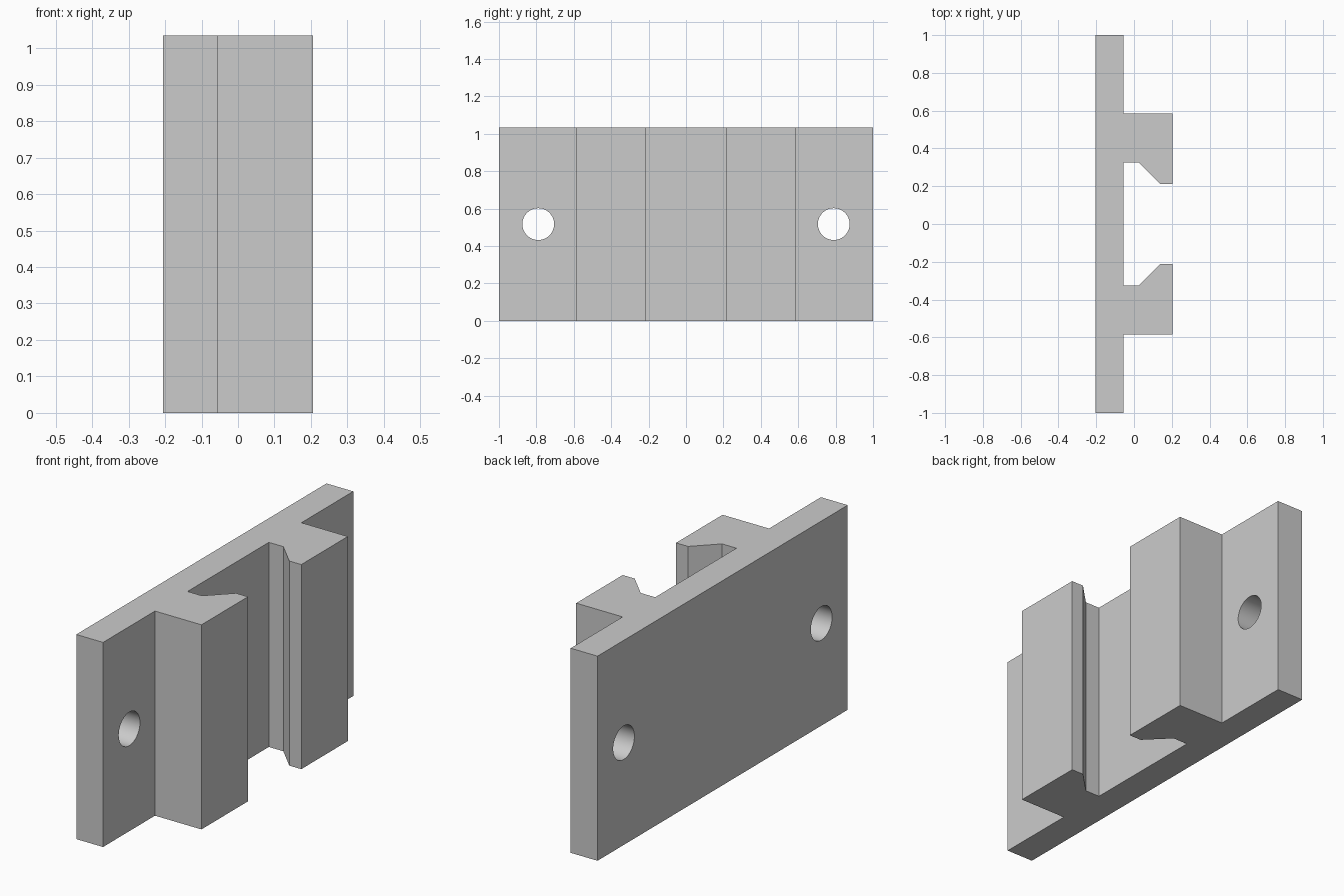
import bpy
import bmesh
from math import pi, radians
from mathutils import Matrix

cube = bpy.data.objects.get("Cube")
if cube:
    bpy.data.objects.remove(cube, do_unlink=True)

HEIGHT = 1.035
BACK, FACE, TIP = -0.205, -0.055, 0.205   # x of plate back, plate face, jaw ends
HOLE_Y, HOLE_R = 0.79, 0.085

grey = bpy.data.materials.new("plain grey")
grey.use_nodes = True
colour = (0.6, 0.6, 0.6, 1)
grey.diffuse_color = colour
grey.node_tree.nodes["Principled BSDF"].inputs["Base Color"].default_value = colour


def add_object(name, bm):
    bmesh.ops.recalc_face_normals(bm, faces=bm.faces)
    mesh = bpy.data.meshes.new(name)
    bm.to_mesh(mesh)
    bm.free()
    mesh.materials.append(grey)
    obj = bpy.data.objects.new(name, mesh)
    bpy.context.collection.objects.link(obj)
    return obj


# Half of the rail outline, from the plate's end round the hooked jaw
half = [(BACK, 1), (FACE, 1), (FACE, 0.585), (TIP, 0.585), (TIP, 0.213),
        (0.138, 0.213), (0.026, 0.325), (FACE, 0.325)]
outline = half + [(x, -y) for x, y in reversed(half)]

# Clip bracket: the outline extruded upward
bm = bmesh.new()
base = bm.faces.new([bm.verts.new((x, y, 0)) for x, y in outline])
top = bmesh.ops.extrude_face_region(bm, geom=[base], use_keep_orig=True)
bmesh.ops.translate(bm, vec=(0, 0, HEIGHT),
                    verts=[v for v in top["geom"] if isinstance(v, bmesh.types.BMVert)])
bracket = add_object("clip_bracket", bm)

# Screw holes through both ends of the plate
bm = bmesh.new()
for side in (-1, 1):
    place = (Matrix.Translation((BACK, side * HOLE_Y, HEIGHT / 2))
             @ Matrix.Rotation(pi / 2, 4, "Y"))
    bmesh.ops.create_cone(bm, cap_ends=True, segments=48, radius1=HOLE_R,
                          radius2=HOLE_R, depth=0.5, matrix=place)
cutter = add_object("screw_hole_cutter", bm)
cutter.hide_render = True

cut = bracket.modifiers.new("screw holes", "BOOLEAN")
cut.operation = "DIFFERENCE"
cut.solver = "EXACT"
cut.object = cutter

bpy.ops.object.select_all(action="DESELECT")
bracket.select_set(True)
bpy.context.view_layer.objects.active = bracket
bpy.ops.object.modifier_apply(modifier=cut.name)
bpy.data.objects.remove(cutter, do_unlink=True)
bpy.ops.object.shade_smooth_by_angle(angle=radians(30))
